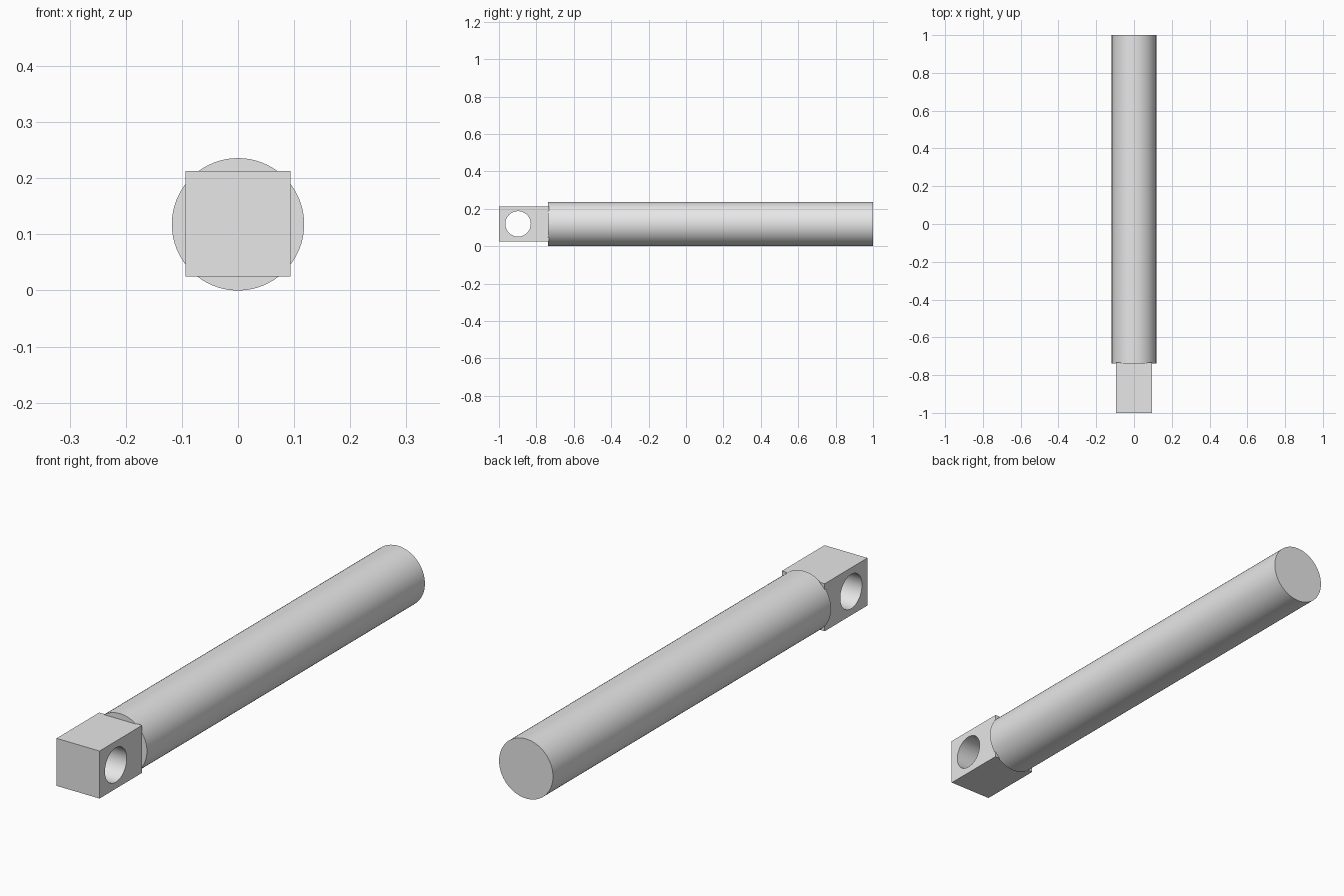
import bpy
import math

RADIUS = 0.118          # shaft radius, also the axis height
HALF = 0.094            # half width of the square head
SHOULDER = -0.738       # where the shaft begins

if "Cube" in bpy.data.objects:
    bpy.data.objects.remove(bpy.data.objects["Cube"], do_unlink=True)

steel = bpy.data.materials.new("plain grey")
steel.use_nodes = True
grey = (0.8, 0.8, 0.8, 1)
steel.diffuse_color = grey
steel.node_tree.nodes["Principled BSDF"].inputs["Base Color"].default_value = grey


def finish(name):
    """Name, colour and freeze the active object."""
    obj = bpy.context.object
    obj.name = name
    obj.data.materials.append(steel)
    bpy.ops.object.transform_apply(location=True, rotation=True, scale=True)
    return obj


def smooth(obj):
    bpy.ops.object.select_all(action="DESELECT")
    obj.select_set(True)
    bpy.context.view_layer.objects.active = obj
    bpy.ops.object.shade_smooth_by_angle(angle=math.radians(30))


# Round shaft along y
bpy.ops.mesh.primitive_cylinder_add(
    vertices=64, radius=RADIUS, depth=1 - SHOULDER,
    location=(0, (1 + SHOULDER) / 2, RADIUS), rotation=(math.pi / 2, 0, 0))
shaft = finish("shaft")
smooth(shaft)

# Square head, just overlapping the shaft
head_end = SHOULDER + 0.005
bpy.ops.mesh.primitive_cube_add(size=1, location=(0, (head_end - 1) / 2, RADIUS + 0.001))
bpy.context.object.scale = (2 * HALF, head_end + 1, 2 * HALF)
head = finish("square_head")

# Cross hole through the head
bpy.ops.mesh.primitive_cylinder_add(
    vertices=64, radius=0.068, depth=0.4,
    location=(0, -0.898, RADIUS + 0.001), rotation=(0, math.pi / 2, 0))
cutter = finish("hole_cutter")
cutter.hide_render = True

bpy.context.view_layer.objects.active = head
cut = head.modifiers.new("cross hole", "BOOLEAN")
cut.operation = "DIFFERENCE"
cut.solver = "EXACT"
cut.object = cutter
bpy.ops.object.modifier_apply(modifier=cut.name)
bpy.data.objects.remove(cutter, do_unlink=True)
smooth(head)
